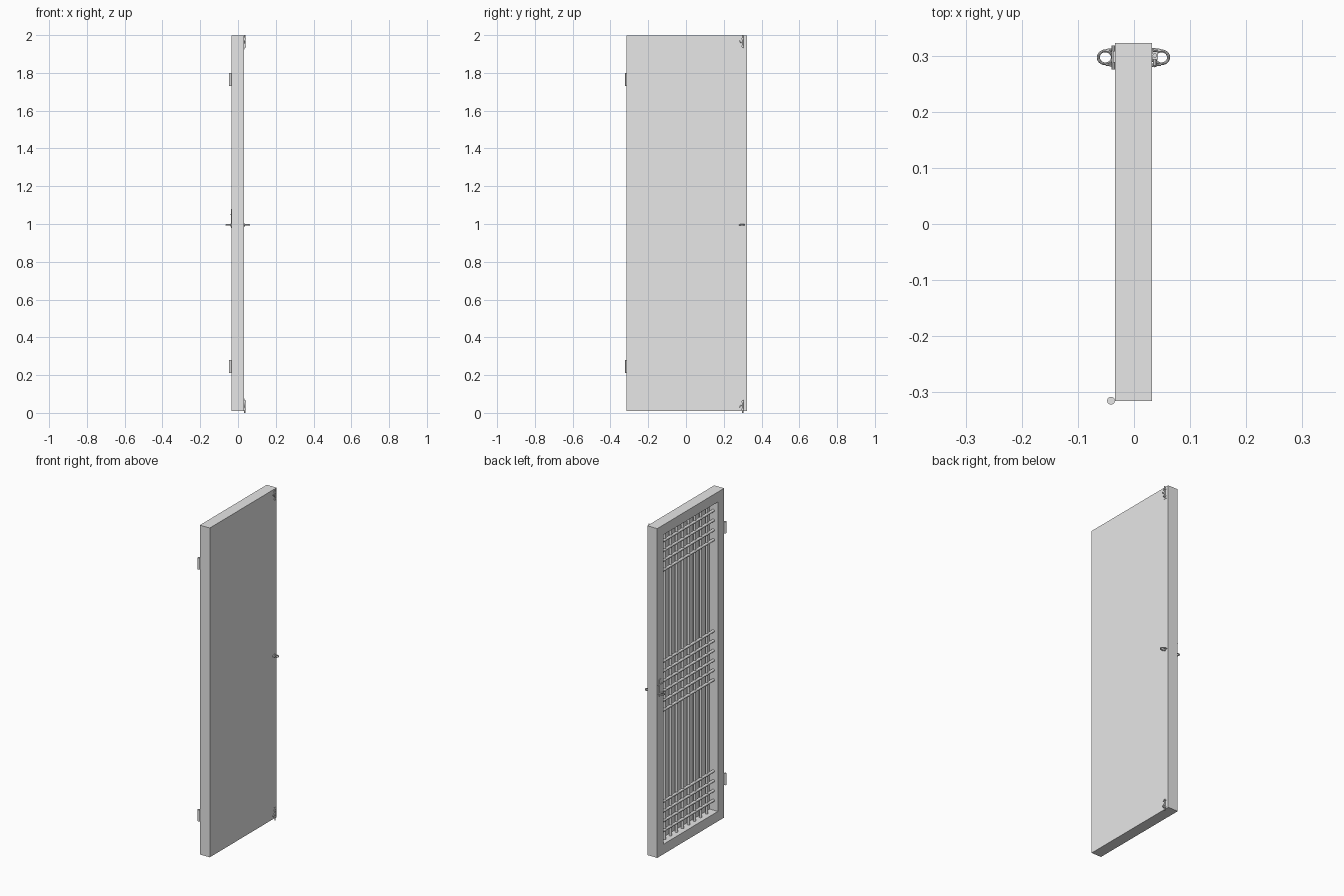
import bpy
from math import pi
from mathutils import Vector

if "Cube" in bpy.data.objects:
    bpy.data.objects.remove(bpy.data.objects["Cube"])

grey = bpy.data.materials.new("plain grey")
grey.use_nodes = True
grey.diffuse_color = (0.8, 0.8, 0.8, 1)
grey.node_tree.nodes["Principled BSDF"].inputs["Base Color"].default_value = (0.8, 0.8, 0.8, 1)

X0, X1, Y0, Y1, Z0, Z1 = -0.034, 0.032, -0.315, 0.323, 0.01, 1.998
RIM = 0.06


def finish(name, smooth=False):
    ob = bpy.context.object
    ob.name = name
    ob.data.materials.append(grey)
    if smooth:
        bpy.ops.object.shade_smooth_by_angle()
    return ob


def box(name, lo, hi):
    lo, hi = Vector(lo), Vector(hi)
    bpy.ops.mesh.primitive_cube_add(size=1, location=(lo + hi) / 2)
    bpy.context.object.scale = hi - lo
    bpy.ops.object.transform_apply(location=False, rotation=False)
    return finish(name)


def rod(name, start, end, radius, sides=16):
    start, end = Vector(start), Vector(end)
    bpy.ops.mesh.primitive_cylinder_add(
        vertices=sides, radius=radius, depth=(end - start).length, location=(start + end) / 2,
        rotation=(end - start).to_track_quat("Z", "Y").to_euler())
    return finish(name, True)


# Door leaf: a frame around a recess closed by a thin panel
box("hinge_stile", (X0, Y0, Z0), (X1, Y0 + RIM, Z1))
box("lock_stile", (X0, Y1 - RIM, Z0), (X1, Y1, Z1))
box("bottom_rail", (X0, Y0 + RIM, Z0), (X1, Y1 - RIM, Z0 + RIM))
box("top_rail", (X0, Y0 + RIM, Z1 - RIM), (X1, Y1 - RIM, Z1))
box("back_panel", (0.02, Y0 + RIM, Z0 + RIM), (X1, Y1 - RIM, Z1 - RIM))

# Lattice: eight uprights crossed by three groups of horizontal bars
ya, yb = Y0 + RIM, Y1 - RIM
pitch = (yb - ya) / 9
for i in range(1, 9):
    y = ya + i * pitch
    rod(f"lattice_upright_{i}", (0, y, Z0 + RIM), (0, y, Z1 - RIM), 0.008)
mid = (Z0 + Z1) / 2
step = 0.059
rows = [Z0 + RIM + step * k for k in range(1, 5)]
rows += [mid + step * (k - 2.5) for k in range(6)]
rows += [Z1 - RIM - step * k for k in range(1, 5)]
for i, z in enumerate(rows):
    rod(f"lattice_crossbar_{i}", (-0.004, ya, z), (-0.004, yb, z), 0.008)

# Hinge barrels
for name, z in (("lower", 0.245), ("upper", 1.765)):
    rod(f"{name}_hinge", (-0.041, Y0, z - 0.035), (-0.041, Y0, z + 0.035), 0.007)

# Ring pulls on both faces
for side, face, name in ((1, X1, "left"), (-1, X0, "right")):
    bpy.ops.mesh.primitive_torus_add(
        location=(face + side * 0.017, 0.297, 0.995), major_radius=0.0115,
        minor_radius=0.0025, major_segments=24, minor_segments=8)
    bpy.context.object.scale = (1.1, 1, 1.6)
    finish(f"{name}_ring_pull", True)
    rod(f"{name}_pull_base", (face, 0.297, 0.995), (face + side * 0.006, 0.297, 0.995), 0.008)
    for dy in (-1, 1):
        rod(f"{name}_pull_arm", (face, 0.297 + dy * 0.014, 0.995),
            (face + side * 0.016, 0.297 + dy * 0.012, 0.995), 0.003, 8)

# Lock plate and thumb turn on the lattice side
box("lock_plate", (X0 - 0.003, 0.288, 0.98), (X0, 0.308, 1.08))
rod("lock_turn", (X0 - 0.003, 0.275, 1.05), (X0 - 0.003, 0.318, 1.05), 0.003, 8)

# Sliding bolts at the top and bottom of the plain side
for name, tip, d in (("bottom", 0.0, 1), ("top", 2.0, -1)):
    za, zb = sorted((tip + d * 0.012, tip + d * 0.075))
    box(f"{name}_bolt_plate", (X1, 0.292, za), (X1 + 0.002, 0.309, zb))
    rod(f"{name}_bolt", (0.037, 0.3, tip), (0.037, 0.3, tip + d * 0.068), 0.004, 12)
    for k in (0.02, 0.06):
        z = tip + d * k
        box(f"{name}_bolt_keeper", (X1, 0.293, z - 0.004), (0.043, 0.307, z + 0.004))
    rod(f"{name}_bolt_lever", (0.037, 0.3, tip + d * 0.045), (0.037, 0.281, tip + d * 0.03), 0.003, 8)
